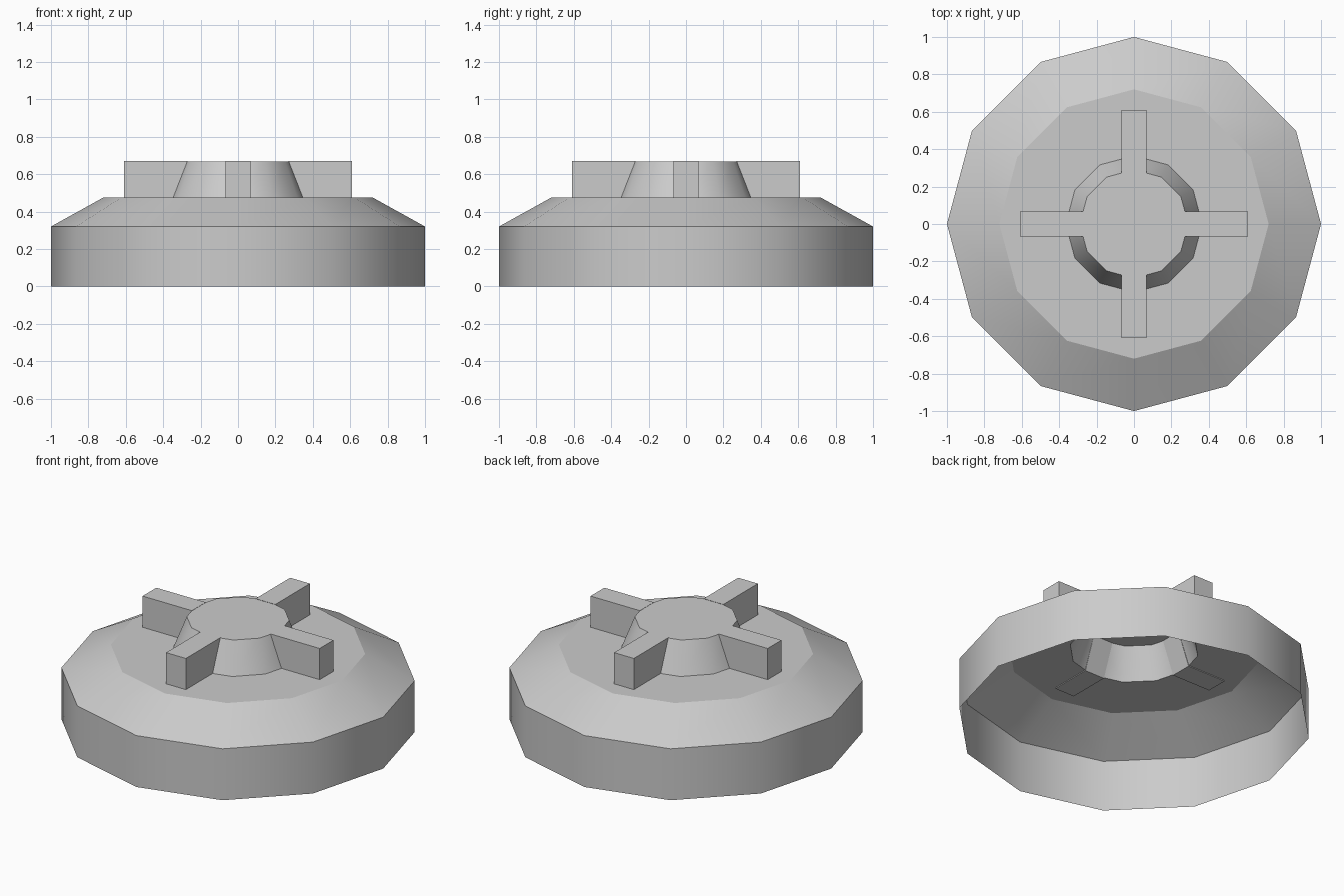
import bpy, bmesh, math
from mathutils import Matrix

if "Cube" in bpy.data.objects:
    bpy.data.objects.remove(bpy.data.objects["Cube"])

SIDES = 12


def make_object(name, bm):
    mesh = bpy.data.meshes.new(name)
    bm.to_mesh(mesh)
    bm.free()
    obj = bpy.data.objects.new(name, mesh)
    bpy.context.collection.objects.link(obj)
    return obj


def lathe(name, profile, cap=False):
    """Revolve (radius, z) points as an open shell with crisp rings."""
    bm = bmesh.new()
    rings = []
    for r, z in profile:
        rings.append([bm.verts.new((r * math.cos(2 * math.pi * i / SIDES),
                                    r * math.sin(2 * math.pi * i / SIDES), z))
                      for i in range(SIDES)])
    for low, high in zip(rings, rings[1:]):
        for i in range(SIDES):
            j = (i + 1) % SIDES
            bm.faces.new((low[i], low[j], high[j], high[i])).smooth = True
    if cap:
        bm.faces.new(rings[-1])
    for ring in rings:
        for i in range(SIDES):
            edge = bm.edges.get((ring[i], ring[(i + 1) % SIDES]))
            edge.smooth = False
    return make_object(name, bm)


# Hollow body: outer wall, sloped shoulder, flat top with central opening
lathe("body_shell", [(1, 0), (1, 0.32), (0.72, 0.475), (0.365, 0.475)])

# Tapered hub, hollow underneath
lathe("hub", [(0.365, 0.475), (0.29, 0.667)], cap=True)

# Four spokes whose inner ends follow the hub taper
for k in range(4):
    bm = bmesh.new()
    side = [(0.345, 0.47), (0.61, 0.47), (0.61, 0.669), (0.27, 0.669)]
    face = bm.faces.new([bm.verts.new((x, -0.068, z)) for x, z in side])
    ext = bmesh.ops.extrude_face_region(bm, geom=[face], use_keep_orig=True)
    moved = [v for v in ext["geom"] if isinstance(v, bmesh.types.BMVert)]
    bmesh.ops.translate(bm, verts=moved, vec=(0, 0.136, 0))
    bmesh.ops.recalc_face_normals(bm, faces=bm.faces[:])
    bm.transform(Matrix.Rotation(k * math.pi / 2, 4, 'Z'))
    make_object(f"spoke_{k + 1}", bm)
